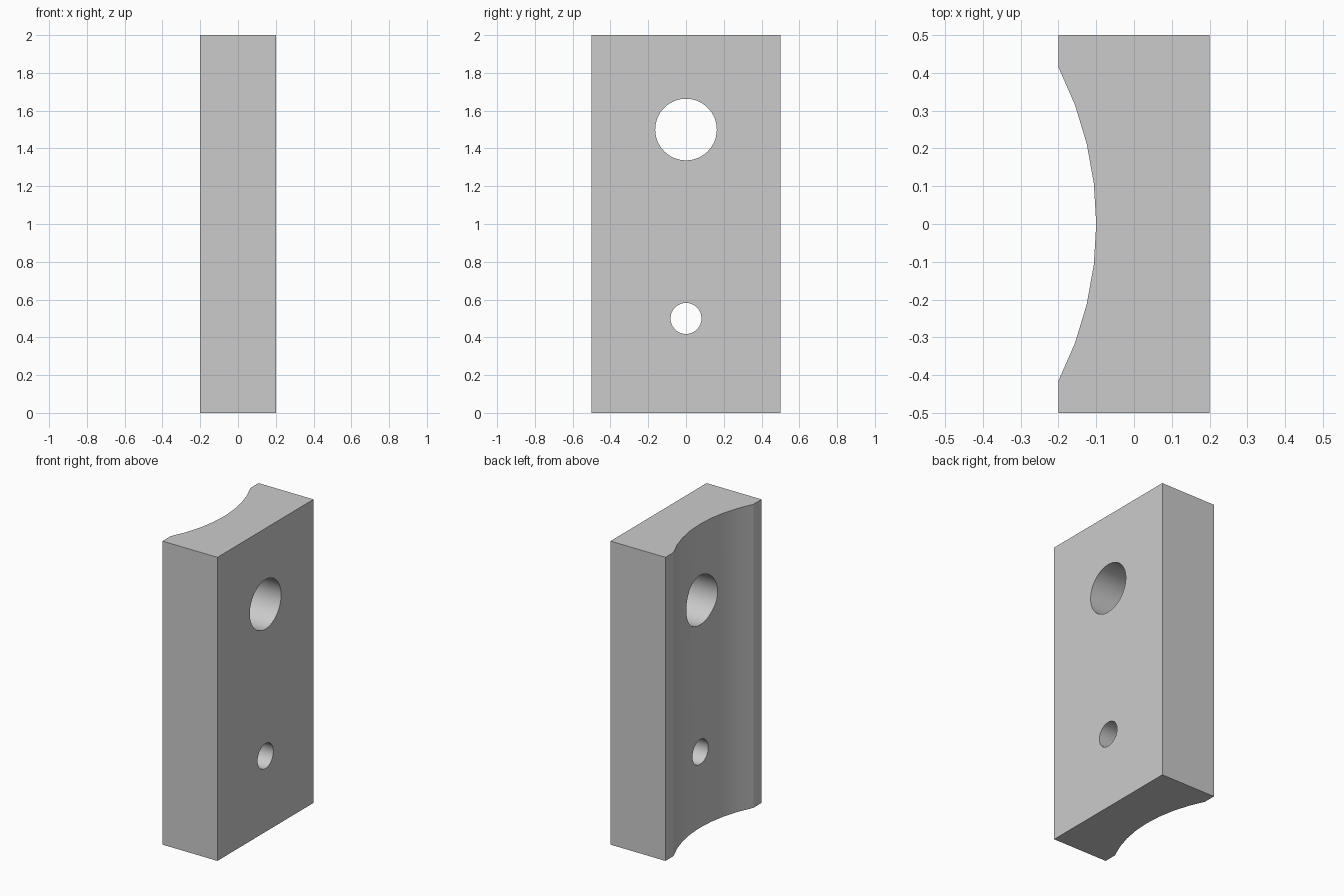
import bpy, bmesh, math

cube = bpy.data.objects.get("Cube")
if cube:
    bpy.data.objects.remove(cube, do_unlink=True)

HALF_X, HALF_Y, HEIGHT = 0.2, 0.5, 2.0
SAG, HALF_CHORD, STEPS = 0.1, 0.415, 8

grey = bpy.data.materials.new("plain grey")
grey.use_nodes = True
colour = (0.6, 0.6, 0.6, 1)
grey.diffuse_color = colour
grey.node_tree.nodes["Principled BSDF"].inputs["Base Color"].default_value = colour

# Plan profile: rectangle with a shallow arc scooped out of its -x side
radius = (HALF_CHORD ** 2 + SAG ** 2) / (2 * SAG)
centre_x = -HALF_X + SAG - radius
spread = math.asin(HALF_CHORD / radius)
angles = [spread * (1 - 2 * i / STEPS) for i in range(STEPS + 1)]
profile = [(-HALF_X, -HALF_Y), (HALF_X, -HALF_Y), (HALF_X, HALF_Y), (-HALF_X, HALF_Y)]
profile += [(centre_x + radius * math.cos(a), radius * math.sin(a)) for a in angles]

# Extrude the profile into the block
bm = bmesh.new()
base = bm.faces.new([bm.verts.new((x, y, 0)) for x, y in profile])
top = bmesh.ops.extrude_face_region(bm, geom=[base])["geom"]
bmesh.ops.translate(bm, vec=(0, 0, HEIGHT),
                    verts=[v for v in top if isinstance(v, bmesh.types.BMVert)])
bmesh.ops.recalc_face_normals(bm, faces=bm.faces)
mesh = bpy.data.meshes.new("scooped_block")
bm.to_mesh(mesh)
bm.free()
block = bpy.data.objects.new("scooped_block", mesh)
bpy.context.collection.objects.link(block)
mesh.materials.append(grey)


def drill(name, z, r):
    """Bore a round hole through the block along x."""
    bpy.ops.mesh.primitive_cylinder_add(vertices=64, radius=r, depth=1,
                                        location=(0, 0, z), rotation=(0, math.pi / 2, 0))
    cutter = bpy.context.object
    cutter.name = name
    cutter.data.materials.append(grey)
    cutter.hide_render = True
    cutter.hide_set(True)
    cut = block.modifiers.new(name, 'BOOLEAN')
    cut.operation = 'DIFFERENCE'
    cut.solver = 'EXACT'
    cut.object = cutter
    return cutter


cutters = [drill("large_hole_cutter", 1.5, 0.163), drill("small_hole_cutter", 0.5, 0.082)]

# Apply the bores, then smooth the curved walls
bpy.ops.object.select_all(action='DESELECT')
bpy.context.view_layer.objects.active = block
block.select_set(True)
for cutter in cutters:
    bpy.ops.object.modifier_apply(modifier=cutter.name)
    bpy.data.objects.remove(cutter, do_unlink=True)
bpy.ops.object.shade_smooth_by_angle(angle=math.radians(20))
